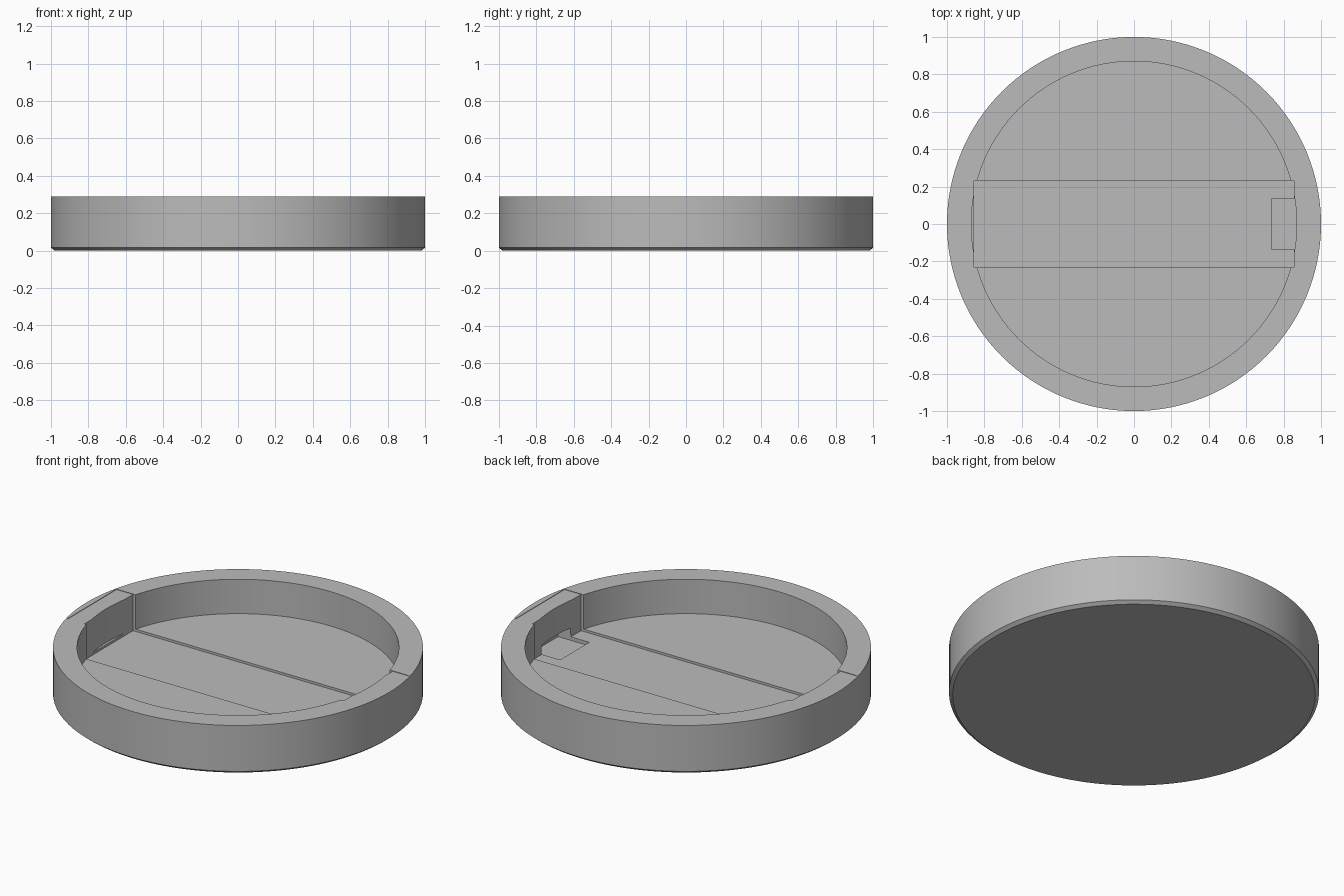
import bpy
import bmesh
from math import radians
from mathutils import Matrix, Vector

old = bpy.data.objects.get("Cube")
if old:
    bpy.data.objects.remove(old, do_unlink=True)

SIDES = 128
HEIGHT = 0.29
FLOOR = 0.085

grey = bpy.data.materials.new("plain grey")
grey.use_nodes = True
colour = (0.5, 0.5, 0.5, 1)
grey.diffuse_color = colour
grey.node_tree.nodes["Principled BSDF"].inputs["Base Color"].default_value = colour


def new_object(name, bm):
    mesh = bpy.data.meshes.new(name)
    bm.normal_update()
    bm.to_mesh(mesh)
    bm.free()
    mesh.materials.append(grey)
    obj = bpy.data.objects.new(name, mesh)
    bpy.context.collection.objects.link(obj)
    return obj


def turned(name, profile):
    """Revolve (radius, height) points and cap both ends."""
    bm = bmesh.new()
    rings = []
    for r, z in profile:
        ring = bmesh.ops.create_circle(bm, segments=SIDES, radius=r,
                                       matrix=Matrix.Translation((0, 0, z)))
        rings.append(ring["verts"])
    for low, high in zip(rings, rings[1:]):
        for i in range(SIDES):
            j = (i + 1) % SIDES
            bm.faces.new((low[i], low[j], high[j], high[i]))
    bm.faces.new(rings[0][::-1])
    bm.faces.new(rings[-1])
    bmesh.ops.recalc_face_normals(bm, faces=bm.faces)
    return new_object(name, bm)


def cut_box(target, name, low, high):
    """Subtract a box given by two opposite corners."""
    low, high = Vector(low), Vector(high)
    bm = bmesh.new()
    bmesh.ops.create_cube(bm, size=1, matrix=Matrix.Translation((low + high) / 2)
                          @ Matrix.Diagonal((*(high - low), 1)))
    cutter = new_object(name, bm)
    cutter.hide_render = True
    mod = target.modifiers.new(name, "BOOLEAN")
    mod.operation = "DIFFERENCE"
    mod.solver = "EXACT"
    mod.object = cutter
    bpy.ops.object.modifier_apply(modifier=name)
    bpy.data.objects.remove(cutter, do_unlink=True)


# Round tray with a chamfered foot, raised rim and recessed floor
tray = turned("round_tray", [(0.98, 0), (1, 0.016), (1, HEIGHT),
                             (0.87, HEIGHT), (0.87, FLOOR)])
bpy.context.view_layer.objects.active = tray
tray.select_set(True)

# Shallow channel across the floor, notching the rim corners
cut_box(tray, "channel", (-0.856, -0.233, FLOOR - 0.014), (0.856, 0.233, 0.5))
# Very slight recess in the rim over the channel
cut_box(tray, "rim_recess", (-0.965, -0.233, HEIGHT - 0.003), (0.965, 0.233, 0.5))
# Pocket at one end, running under the rim
cut_box(tray, "end_pocket", (0.735, -0.137, 0.05), (0.94, 0.137, 0.122))

bpy.ops.object.shade_smooth_by_angle(angle=radians(30))
